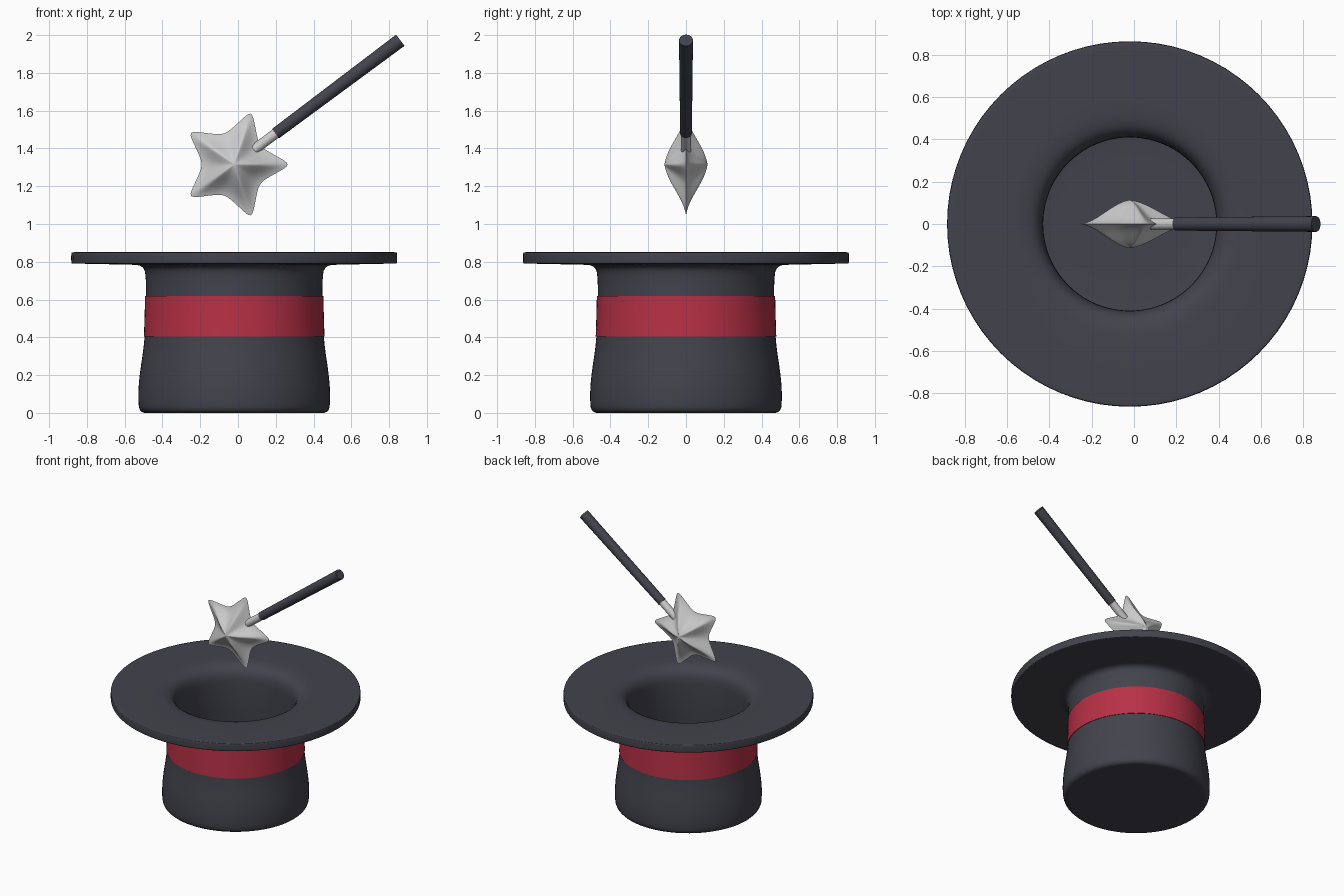
import bpy, bmesh
from math import pi, sin, cos, radians
from mathutils import Vector

if "Cube" in bpy.data.objects:
    bpy.data.objects.remove(bpy.data.objects["Cube"])

CX = -0.02  # shared axis of hat and star


def material(name, rgb):
    m = bpy.data.materials.new(name)
    m.diffuse_color = (*rgb, 1)
    m.use_nodes = True
    m.node_tree.nodes["Principled BSDF"].inputs["Base Color"].default_value = m.diffuse_color
    return m


BLACK = material("black_felt", (0.055, 0.056, 0.073))
RED = material("red_ribbon", (0.48, 0.03, 0.06))


def finish(obj, mat=None, angle=40):
    if mat:
        obj.data.materials.append(mat)
    bpy.ops.object.select_all(action='DESELECT')
    obj.select_set(True)
    bpy.context.view_layer.objects.active = obj
    bpy.ops.object.shade_smooth_by_angle(angle=radians(angle))


def make_object(name, bm):
    bmesh.ops.remove_doubles(bm, verts=bm.verts, dist=1e-5)
    bmesh.ops.recalc_face_normals(bm, faces=bm.faces)
    mesh = bpy.data.meshes.new(name)
    bm.to_mesh(mesh)
    bm.free()
    obj = bpy.data.objects.new(name, mesh)
    bpy.context.collection.objects.link(obj)
    return obj


def chaikin(pts, rounds=2):
    for _ in range(rounds):
        out = [pts[0]]
        for a, b in zip(pts, pts[1:]):
            out += [a.lerp(b, 0.25), a.lerp(b, 0.75)]
        pts = out + [pts[-1]]
    return pts


def lathe(name, profile, mat, steps=80):
    bm = bmesh.new()
    vs = [bm.verts.new((CX + p.x, 0, p.y)) for p in profile]
    es = [bm.edges.new(pair) for pair in zip(vs, vs[1:])]
    bmesh.ops.spin(bm, geom=vs + es, cent=(CX, 0, 0), axis=(0, 0, 1),
                   angle=2 * pi, steps=steps, use_merge=True)
    obj = make_object(name, bm)
    finish(obj, mat)
    return obj


# Hat: outer crown, brim, then the inner wall and floor
hat_profile = [(0, 0), (0.43, 0), (0.502, 0.0), (0.509, 0.08), (0.503, 0.19),
               (0.474, 0.38), (0.468, 0.55), (0.466, 0.70), (0.478, 0.783),
               (0.58, 0.785), (0.80, 0.79), (0.858, 0.79), (0.863, 0.795),
               (0.863, 0.845), (0.858, 0.851), (0.80, 0.851), (0.62, 0.85),
               (0.47, 0.845), (0.413, 0.79), (0.408, 0.68), (0.412, 0.5),
               (0.44, 0.2), (0.45, 0.08), (0.42, 0.06), (0, 0.06)]
lathe("hat", chaikin([Vector(p) for p in hat_profile]), BLACK)

# Ribbon: closed ring sitting just proud of the crown
ribbon = [(0.46, 0.405), (0.478, 0.405), (0.4745, 0.51), (0.472, 0.62),
          (0.46, 0.62), (0.46, 0.405)]
lathe("hat_ribbon", [Vector(p) for p in ribbon], RED)

# Star: softened outline, domed symmetrically to front and back
CENTRE = Vector((CX, 0, 1.315))
PER_EDGE, RINGS = 8, 12
corners = [Vector((cos(k * pi / 5), sin(k * pi / 5))) * (0.163 if k % 2 else 0.303)
           for k in range(10)]
outline = [corners[k].lerp(corners[(k + 1) % 10], j / PER_EDGE)
           for k in range(10) for j in range(PER_EDGE)]
n = len(outline)
for _ in range(3):
    outline = [outline[i - 1] * 0.25 + outline[i] * 0.5 + outline[(i + 1) % n] * 0.25
               for i in range(n)]

bm = bmesh.new()
for side in (-1, 1):
    rings = []
    for r in range(1, RINGS + 1):
        t = r / RINGS
        h = 0.114 * (0.35 * (1 - t) + 0.325 * (1 + cos(pi * t)))
        rings.append([bm.verts.new(CENTRE + Vector((p.x * t, side * h, p.y * t)))
                      for p in outline])
    tip = bm.verts.new(CENTRE + Vector((0, side * 0.114, 0)))
    for i in range(n):
        j = (i + 1) % n
        bm.faces.new((tip, rings[0][i], rings[0][j]))
        for a, b in zip(rings, rings[1:]):
            bm.faces.new((a[i], b[i], b[j], a[j]))
finish(make_object("star", bm), angle=60)

# Wand: tapered rods along one ray leaving the star's valley
ANGLE = radians(36.8)
RAY = Vector((cos(ANGLE), 0, sin(ANGLE)))


def rod(name, start, end, r1, r2, mat=None):
    bpy.ops.mesh.primitive_cone_add(
        vertices=24, radius1=r1, radius2=r2, depth=end - start,
        location=CENTRE + RAY * (start + end) / 2,
        rotation=(0, pi / 2 - ANGLE, 0))
    obj = bpy.context.object
    obj.name = name
    finish(obj, mat)


rod("wand_ferrule", 0.13, 0.29, 0.027, 0.027)
rod("wand_collar", 0.273, 0.276, 0.030, 0.030, RED)
rod("wand_handle", 0.275, 1.098, 0.031, 0.037, BLACK)
